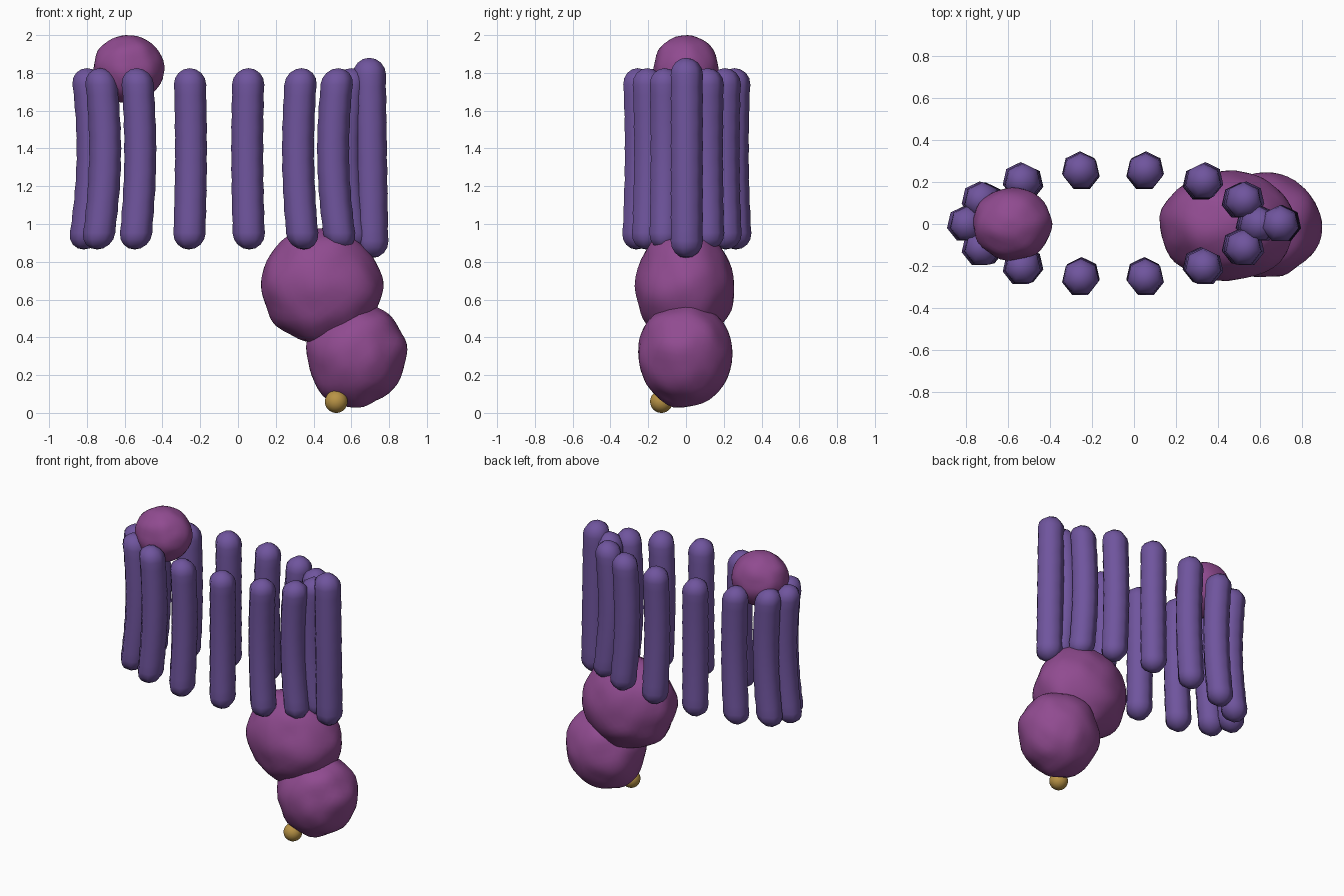
import bpy, bmesh, math
from mathutils import Vector, noise

if "Cube" in bpy.data.objects:
    bpy.data.objects.remove(bpy.data.objects["Cube"])


def material(name, rgb):
    m = bpy.data.materials.new(name)
    m.diffuse_color = (*rgb, 1)
    m.use_nodes = True
    m.node_tree.nodes["Principled BSDF"].inputs["Base Color"].default_value = m.diffuse_color
    return m


VIOLET = material("violet", (0.16, 0.09, 0.34))
MAGENTA = material("magenta", (0.28, 0.07, 0.28))
GOLD = material("gold", (0.48, 0.29, 0.06))


def finish(bm, name, mat):
    bmesh.ops.recalc_face_normals(bm, faces=bm.faces)
    for f in bm.faces:
        f.smooth = True
    me = bpy.data.meshes.new(name)
    bm.to_mesh(me)
    bm.free()
    me.materials.append(mat)
    ob = bpy.data.objects.new(name, me)
    bpy.context.collection.objects.link(ob)
    return ob


def blob(name, centre, size, mat, lump=0.0, tilt=0.0):
    bm = bmesh.new()
    bmesh.ops.create_icosphere(bm, subdivisions=4, radius=1)
    c, s = math.cos(tilt), math.sin(tilt)
    for v in bm.verts:
        k = 1 + lump * noise.noise(v.co * 2.2 + Vector(centre) * 5)
        x, y, z = (v.co[i] * size[i] * k for i in range(3))
        v.co = Vector((x * c + z * s, y, z * c - x * s)) + Vector(centre)
    return finish(bm, name, mat)


def column(name, path, z0, z1, r):
    """Seven-sided rod with round ends; path(t) gives the x, y of its axis."""
    cap = [(math.radians(a)) for a in (22, 45, 67, 90)]
    rings = [(z0 + r * (1 - math.cos(a)), r * math.sin(a)) for a in cap]
    n = 14
    lo, hi = z0 + r, z1 - r
    for i in range(1, n):
        rings.append((lo + (hi - lo) * i / n, r * (0.965 if i % 2 else 1.0)))
    rings += [(z1 - r * (1 - math.cos(a)), r * math.sin(a)) for a in reversed(cap)]
    bm = bmesh.new()
    loops = []
    for z, rad in rings:
        x, y = path((z - z0) / (z1 - z0))
        loops.append([bm.verts.new((x + rad * math.cos(a), y + rad * math.sin(a), z))
                      for a in (math.pi / 2 + k * math.tau / 7 for k in range(7))])
    for a, b in zip(loops, loops[1:]):
        for k in range(7):
            j = (k + 1) % 7
            bm.faces.new((a[k], a[j], b[j], b[k]))
    for loop, z, t in ((loops[0], z0, 0), (loops[-1], z1, 1)):
        tip = bm.verts.new((*path(t), z))
        for k in range(7):
            bm.faces.new((loop[k], loop[(k + 1) % 7], tip))
    return finish(bm, name, VIOLET)


# Oval ring of fourteen rods, waisted slightly towards the middle
for i in range(14):
    ang = i * math.tau / 14

    def path(t, ang=ang):
        s = 1.025 - 0.025 * t - 0.055 * math.sin(math.pi * t)
        return -0.1 + 0.7 * s * math.cos(ang), 0.263 * s * math.sin(ang)

    column(f"ring_rod_{i + 1}", path, 0.865, 1.825, 0.088)

# Taller rod at the right end
column("end_rod", lambda t: (0.71 - 0.015 * t, 0.0), 0.82, 1.88, 0.09)

# Lumpy masses
blob("upper_ball", (-0.58, 0, 1.82), (0.187, 0.173, 0.18), MAGENTA, 0.05)
blob("middle_mass", (0.445, -0.005, 0.67), (0.32, 0.26, 0.31), MAGENTA, 0.06, 0.3)
blob("lower_mass", (0.625, -0.005, 0.31), (0.262, 0.25, 0.28), MAGENTA, 0.06, 0.3)

# Small foot bead
blob("foot_bead", (0.52, -0.13, 0.06), (0.06, 0.06, 0.06), GOLD)
